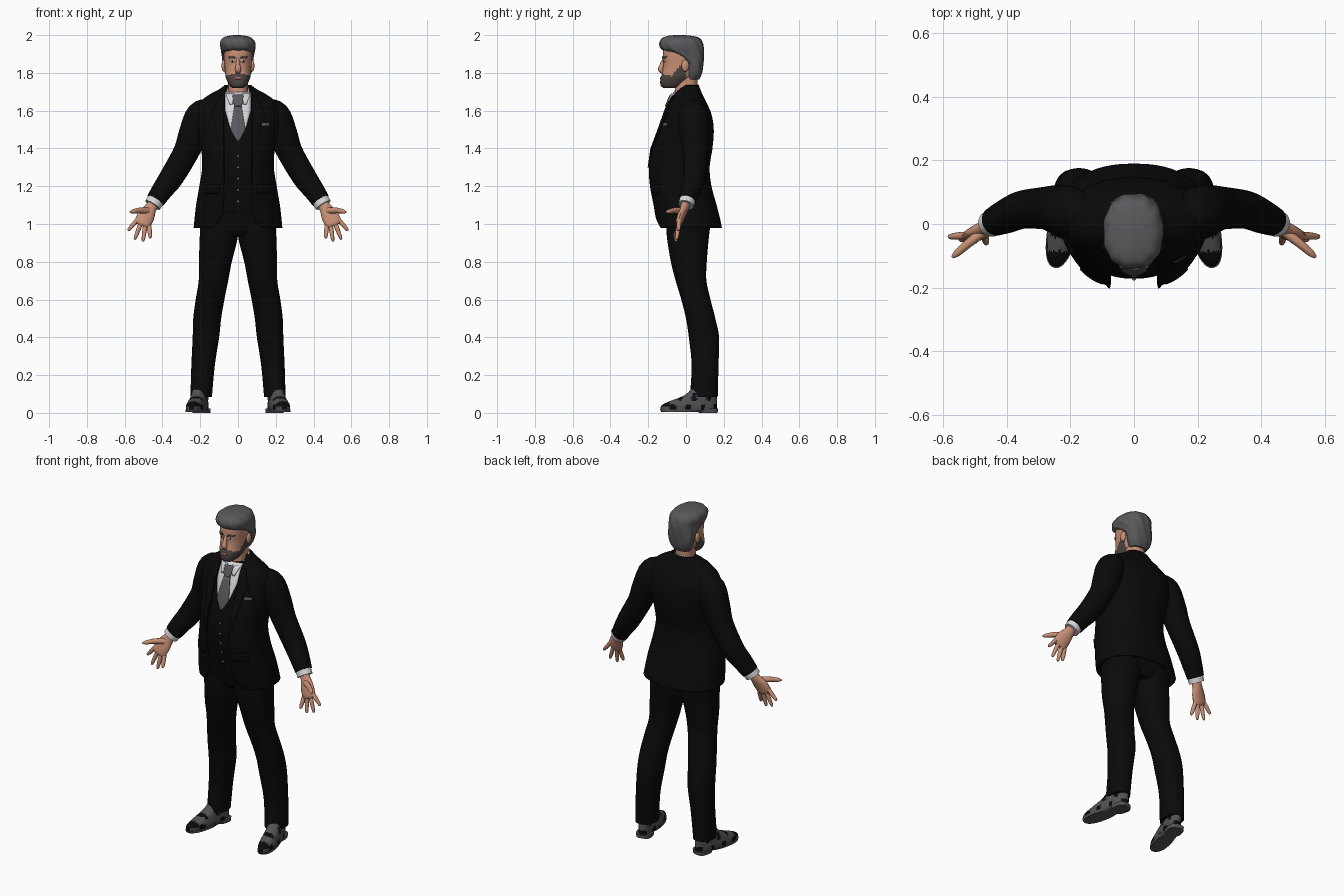
import bpy, bmesh, math
from mathutils import Vector, Matrix

cube = bpy.data.objects.get("Cube")
if cube:
    bpy.data.objects.remove(cube, do_unlink=True)


def material(name, r, g, b, rough=0.7):
    m = bpy.data.materials.new(name)
    m.use_nodes = True
    m.diffuse_color = (r, g, b, 1)
    node = m.node_tree.nodes["Principled BSDF"]
    node.inputs["Base Color"].default_value = (r, g, b, 1)
    node.inputs["Roughness"].default_value = rough
    return m


SUIT = material("black cloth", .003, .003, .003)
SHIRT = material("white shirt", .68, .68, .7)
TIE = material("grey tie", .1, .1, .11)
HAIR = material("grey hair", .1, .1, .105)
BEARD = material("dark beard", .075, .06, .055)
SKIN = material("skin", .58, .28, .18)
LIPS = material("lips", .4, .15, .11)
SHOE = material("grey leather", .085, .085, .09)
EYE = material("dark eye", .02, .015, .012)
BUTTON = material("button", .3, .22, .15)


def finish(name, bm, mats, angle=45):
    """Turn a bmesh into a smooth object with sharp creases."""
    me = bpy.data.meshes.new(name)
    bm.to_mesh(me)
    bm.free()
    for m in mats:
        me.materials.append(m)
    me.shade_smooth()
    me.set_sharp_from_angle(angle=math.radians(angle))
    ob = bpy.data.objects.new(name, me)
    bpy.context.collection.objects.link(ob)
    return ob


def dense(rows, steps=5):
    """Smooth in-between rows by Catmull-Rom."""
    out = []
    for i in range(len(rows) - 1):
        a, b, c, d = (rows[max(0, min(len(rows) - 1, i + k))] for k in (-1, 0, 1, 2))
        for s in range(steps):
            t = s / steps
            out.append([q + t * (r - p) / 2 + t * t * (2 * p - 5 * q + 4 * r - w) / 2
                        + t ** 3 * (3 * q - p - 3 * r + w) / 2 for p, q, r, w in zip(a, b, c, d)])
    return out + [list(rows[-1])]


def skin(name, rings, mats, closed=True, rule=None):
    """Bridge rings of points; rule picks a material index from a face centre."""
    bm = bmesh.new()
    loops = [[bm.verts.new(p) for p in ring] for ring in rings]
    n = len(loops[0])
    for a, b in zip(loops, loops[1:]):
        for i in range(n if closed else n - 1):
            j = (i + 1) % n
            bm.faces.new((a[i], a[j], b[j], b[i]))
    if closed:
        bm.faces.new(loops[0])
        bm.faces.new(loops[-1])
    bmesh.ops.recalc_face_normals(bm, faces=bm.faces)
    if rule:
        for f in bm.faces:
            f.material_index = rule(f.calc_center_median())
    return finish(name, bm, mats)


def power(v, p):
    return math.copysign(abs(v) ** (2 / p), v)


def stack(name, rows, mats, p=2.3, n=40, side=1, tilt=0, wave=0, place=None, rule=None):
    """Level rounded sections: z, centre x, half width, front y, back y."""
    rings = []
    for z, cx, rx, f, b in dense(rows):
        ring = []
        for i in range(n):
            a = math.tau * i / n
            k = 1 + wave * math.sin(11 * a + 40 * z)
            y = (f + b) / 2 - k * (b - f) / 2 * power(math.cos(a), p)
            v = Vector((side * (cx + k * rx * power(math.sin(a), p)), y, z + tilt * y))
            ring.append(place @ v if place else v)
        rings.append(ring)
    return skin(name, rings, mats, rule=rule)


def tube(name, rows, mat, side=1, n=16):
    """Round sections across a path: x, y, z, radius across, radius in depth."""
    rows = dense(rows, 4)
    pts = [Vector(r[:3]) for r in rows]
    rings = []
    for i, r in enumerate(rows):
        t = (pts[min(i + 1, len(pts) - 1)] - pts[max(i - 1, 0)]).normalized()
        u = t.cross(Vector((0, 1, 0))).normalized()
        v = u.cross(t)
        ring = [pts[i] + u * r[3] * math.cos(math.tau * k / n) + v * r[4] * math.sin(math.tau * k / n)
                for k in range(n)]
        rings.append([Vector((side * q.x, q.y, q.z)) for q in ring])
    return skin(name, rings, [mat])


def front(rows, x, z, p=2.3):
    """Front y of a stack at x, z."""
    rows = sorted(rows)
    z = max(rows[0][0], min(rows[-1][0], z))
    for a, b in zip(rows, rows[1:]):
        if z <= b[0]:
            t = (z - a[0]) / (b[0] - a[0])
            rx, f, k = (a[j] + t * (b[j] - a[j]) for j in (2, 3, 4))
            return (f + k) / 2 - (k - f) / 2 * max(0, 1 - abs(x / rx) ** p) ** (1 / p)


def patch(name, rows, mat, body, off=.005, side=1, cols=8):
    """Thin plate following a body's front: rows of z, left x, right x."""
    bm = bmesh.new()
    grid = []
    for z, l, r in [q for a, b in zip(rows, rows[1:]) for q in
                    ([m + (w - m) * t / 4 for m, w in zip(a, b)] for t in range(4))] + [rows[-1]]:
        xs = [l + (r - l) * i / cols for i in range(cols + 1)]
        grid.append([bm.verts.new((side * x, front(body, x, z) - off, z)) for x in xs])
    for a, b in zip(grid, grid[1:]):
        for i in range(cols):
            f = bm.faces.new((a[i], a[i + 1], b[i + 1], b[i]))
            f.normal_update()
            if f.normal.y > 0:
                f.normal_flip()
    ob = finish(name, bm, [mat])
    mod = ob.modifiers.new("thickness", "SOLIDIFY")
    mod.thickness, mod.offset = .008, -1
    return ob


def ball(name, centre, size, mat):
    bm = bmesh.new()
    bmesh.ops.create_uvsphere(bm, u_segments=16, v_segments=10, radius=1,
                              matrix=Matrix.Translation(centre) @ Matrix.Diagonal((*size, 1)))
    return finish(name, bm, [mat])


# Waistcoat, shirt front, tie and buttons
vest = [(1.06, 0, .16, -.13, .1), (1.2, 0, .165, -.16, .1), (1.3, 0, .165, -.172, .1), (1.4, 0, .165, -.165, .1),
        (1.5, 0, .17, -.14, .1), (1.6, 0, .15, -.105, .1), (1.66, 0, .11, -.08, .07), (1.7, 0, .085, -.06, .06)]
stack("waistcoat", vest, [SUIT])
patch("shirt_front", [(1.44, -.003, .003), (1.52, -.045, .045), (1.6, -.068, .068), (1.7, -.07, .07)], SHIRT, vest)
patch("tie_blade", [(1.44, -.006, .006), (1.5, -.04, .04), (1.63, -.018, .018)], TIE, vest, .011)
patch("tie_knot", [(1.625, -.016, .016), (1.64, -.024, .024), (1.685, -.03, .03)], TIE, vest, .017)
for i in range(5):
    z = 1.12 + i * .06
    ball("waistcoat_button", (0, front(vest, 0, z) - .002, z), (.006, .004, .006), BUTTON)

# Open jacket: sections run from one front edge round the back to the other
jacket = [(.98, 0, .235, -.155, .19, .13), (1.03, 0, .23, -.168, .18, .09), (1.1, 0, .222, -.178, .162, .076),
          (1.2, 0, .205, -.198, .135, .075), (1.3, 0, .19, -.205, .125, .075), (1.4, 0, .195, -.19, .14, .075),
          (1.5, 0, .215, -.15, .147, .075), (1.58, 0, .222, -.12, .135, .075), (1.64, 0, .205, -.095, .11, .075),
          (1.68, 0, .16, -.072, .09, .07), (1.71, 0, .105, -.05, .077, .068), (1.735, 0, .07, -.02, .068, .06)]
rings = []
for z, _, rx, f, b, gap in dense(jacket):
    start = math.asin(min(.98, (gap / rx) ** 1.15))
    angles = [start + (math.tau - 2 * start) * i / 56 for i in range(57)]
    rings.append([(rx * power(math.sin(a), 2.3), (f + b) / 2 - (b - f) / 2 * power(math.cos(a), 2.3), z)
                  for a in angles])
shell = skin("jacket", rings, [SUIT], closed=False)
shell.modifiers.new("thickness", "SOLIDIFY").thickness = .008
patch("breast_pocket", [(1.52, .125, .165), (1.535, .127, .167)], TIE, jacket, .002)

# Trousers
stack("trouser_seat", [(.93, 0, .1, -.07, .1), (.96, 0, .16, -.095, .12), (1.0, 0, .19, -.105, .13),
                       (1.1, 0, .185, -.125, .12)], [SUIT])
leg = [(1.0, .1, .1, -.105, .13), (.92, .103, .1, -.1, .12), (.8, .12, .087, -.08, .11),
       (.7, .13, .078, -.055, .108), (.6, .148, .076, -.025, .13), (.5, .163, .074, 0, .155),
       (.4, .17, .07, .015, .175), (.25, .185, .062, .03, .172), (.085, .195, .057, .02, .168)]

# Head outline and face pieces
head = [(1.72, 0, .03, -.12, -.05), (1.735, 0, .046, -.135, -.01), (1.77, 0, .063, -.135, .03),
        (1.8, 0, .068, -.126, .06), (1.84, 0, .071, -.12, .075), (1.88, 0, .074, -.122, .08),
        (1.92, 0, .075, -.12, .08), (1.96, 0, .07, -.1, .07), (1.985, 0, .04, -.05, .04)]


def bearded(c):
    chin = c.z < 1.8 - .25 * abs(c.x) + 1.3 * max(0, c.y + .075)
    return 1 if chin and c.y < .0 and c.z < 1.87 else 0


stack("head", head, [SKIN, BEARD], n=64, rule=bearded)
patch("lips", [(1.766, -.012, .012), (1.772, -.02, .02), (1.778, -.012, .012)], LIPS, head, .003)
tube("nose", [(0, -.11, 1.88, .009, .01), (0, -.126, 1.845, .011, .012), (0, -.134, 1.818, .017, .014),
              (0, -.122, 1.804, .012, .01)], SKIN)
stack("neck", [(1.64, 0, .055, -.055, .06), (1.7, 0, .052, -.06, .06), (1.79, 0, .052, -.05, .06)], [SKIN])
stack("shirt_collar", [(1.67, 0, .07, -.075, .07), (1.69, 0, .067, -.077, .068), (1.71, 0, .06, -.07, .066)],
      [SHIRT], tilt=.45)

# Swept hair with grooves
stack("hair", [(1.765, 0, .05, .0, .07), (1.8, 0, .07, .0, .085), (1.85, 0, .08, -.005, .092),
               (1.885, 0, .084, -.05, .095), (1.91, 0, .088, -.1, .096), (1.93, 0, .091, -.133, .095),
               (1.96, -.003, .093, -.14, .088), (1.985, -.005, .076, -.125, .07),
               (1.996, -.005, .045, -.095, .03), (2.0, -.005, .015, -.06, -.01)], [HAIR], n=88, wave=.018)


def shoe_spots(c):
    toe = c.y < -.085 and c.z > .035
    return 1 if toe or math.sin(c.y * 84 + 1) * math.sin(c.z * 55) > .45 else 0


# Everything that comes in pairs
for side, label in ((1, "left"), (-1, "right")):
    stack(label + "_trouser_leg", leg, [SUIT], side=side)
    patch(label + "_lapel", [(1.3, .076, .08), (1.4, .076, .1), (1.56, .076, .125), (1.575, .076, .145),
                             (1.68, .072, .1)], SUIT, jacket and [r[:5] for r in jacket], .007, side)
    patch(label + "_pocket_flap", [(1.16, .1, .17), (1.21, .1, .17)], SUIT, [r[:5] for r in jacket], .007, side)
    patch(label + "_collar_wing", [(1.635, .03, .045), (1.69, .018, .066)], SHIRT, vest, .014, side)

    # Sleeve, cuff and hand
    tube(label + "_sleeve", [(.13, .03, 1.62, .05, .05), (.19, .035, 1.575, .083, .08), (.235, .045, 1.48, .078, .078),
                             (.275, .05, 1.38, .068, .068), (.35, .045, 1.25, .064, .06),
                             (.4, .025, 1.18, .056, .054), (.437, .008, 1.125, .05, .046)], SUIT, side, 24)
    tube(label + "_cuff", [(.43, .01, 1.135, .046, .043), (.452, 0, 1.1, .045, .041)], SHIRT, side, 24)
    tube(label + "_palm", [(.44, .002, 1.12, .03, .024), (.462, -.008, 1.085, .032, .023), (.485, -.025, 1.045, .045, .021),
                           (.505, -.038, 1.005, .044, .017), (.511, -.041, .992, .034, .01)], SKIN, side)
    for k, tip in ((-.034, (.464, -.062, .925)), (-.012, (.503, -.056, .907)),
                   (.012, (.547, -.05, .918)), (.034, (.583, -.04, .965))):
        base = Vector((.5 + k * .87, -.036, 1.008 + k * .5))
        end = Vector(tip)
        path = [(*base.lerp(end, t), r, r) for t, r in ((0, .012), (.5, .0115), (.9, .0085), (1, .004))]
        tube(label + "_finger", path, SKIN, side, 12)
    tube(label + "_thumb", [(.475, -.025, 1.07, .018, .016), (.52, -.06, 1.072, .015, .014),
                            (.557, -.092, 1.066, .011, .011), (.572, -.105, 1.063, .004, .004)], SKIN, side, 12)

    # Shoe turned outward about the heel
    turn = Matrix.Translation((side * .195, .11, 0)) @ Matrix.Rotation(side * .22, 4, "Z")
    stack(label + "_shoe", [(.016, 0, .046, -.25, .055), (.04, 0, .047, -.245, .056), (.06, 0, .044, -.205, .056),
                            (.08, 0, .042, -.15, .055), (.1, 0, .04, -.11, .052), (.125, 0, .036, -.085, .048)],
          [SHOE, SUIT], place=turn, rule=shoe_spots)
    stack(label + "_sole", [(.004, 0, .046, -.245, -.03), (.018, 0, .049, -.254, .05)], [SHOE], place=turn)
    stack(label + "_heel", [(0, 0, .044, -.04, .056), (.022, 0, .046, -.045, .058)], [SHOE], p=3, place=turn)

    # Eye, brow and ear
    patch(label + "_eye", [(1.856, .022, .038), (1.862, .017, .043), (1.868, .022, .038)], SHIRT, head, .002, side)
    patch(label + "_iris", [(1.856, .027, .033), (1.862, .025, .035), (1.868, .027, .033)], EYE, head, .003, side)
    patch(label + "_eyebrow", [(1.877, .014, .044), (1.884, .016, .054), (1.889, .026, .05)], BEARD, head, .006, side)
    ball(label + "_ear", (side * .076, -.004, 1.838), (.011, .02, .032), SKIN)
